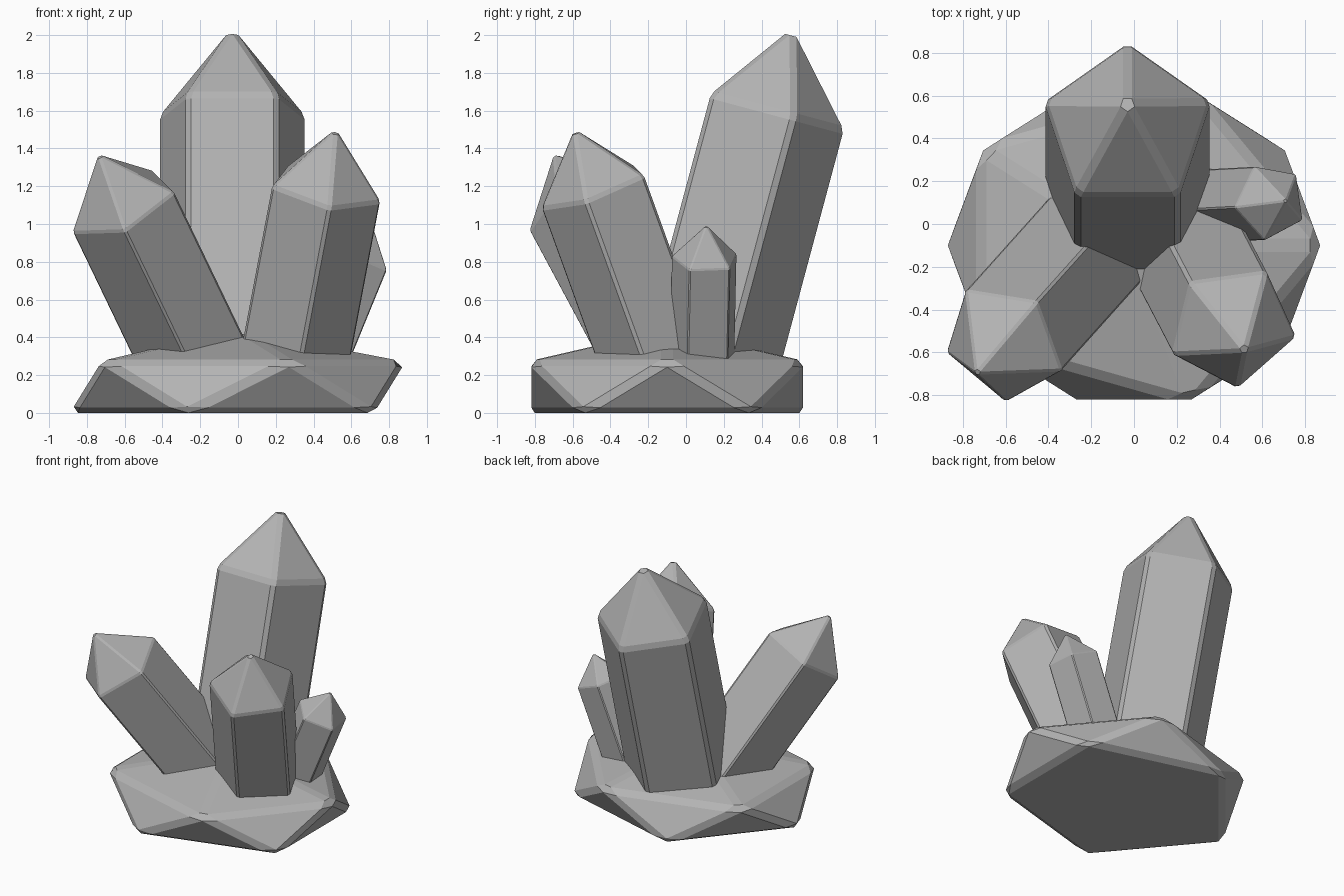
import bpy, bmesh, math
from mathutils import Vector

if "Cube" in bpy.data.objects:
    bpy.data.objects.remove(bpy.data.objects["Cube"])

# Dark grey stone
stone = bpy.data.materials.new("stone")
stone.diffuse_color = (0.45, 0.45, 0.45, 1)
stone.use_nodes = True
stone.node_tree.nodes["Principled BSDF"].inputs["Base Color"].default_value = stone.diffuse_color


def add_object(name, bm, bevel):
    bmesh.ops.recalc_face_normals(bm, faces=bm.faces)
    mesh = bpy.data.meshes.new(name)
    bm.to_mesh(mesh)
    bm.free()
    mesh.materials.append(stone)
    obj = bpy.data.objects.new(name, mesh)
    bpy.context.collection.objects.link(obj)
    mod = obj.modifiers.new("bevel", 'BEVEL')
    mod.width = bevel
    mod.segments = 1
    mod.limit_method = 'ANGLE'
    mod.angle_limit = math.radians(10)
    return obj


def crystal(name, shoulder, axis, corner, radius, length, bevel):
    """Five-sided prism with a pointed tip; corner points at one of its edges."""
    c, d = Vector(shoulder), Vector(axis).normalized()
    u = Vector(corner)
    u = (u - d * u.dot(d)).normalized()
    w = d.cross(u)
    bm = bmesh.new()
    low, high = [], []
    for i in range(5):
        a = math.tau * i / 5
        p = c + radius * (math.cos(a) * u + math.sin(a) * w)
        high.append(bm.verts.new(p))
        low.append(bm.verts.new(p - d * length))
    tip = bm.verts.new(c + d * (radius + 2.04 * bevel))
    bm.faces.new(low)
    for i in range(5):
        j = (i + 1) % 5
        bm.faces.new((low[i], low[j], high[j], high[i]))
        bm.faces.new((high[i], high[j], tip))
    add_object(name, bm, bevel)


# Rock base: squashed icosahedron with its underside flattened
bm = bmesh.new()
bmesh.ops.create_icosphere(bm, subdivisions=1, radius=1)
for v in bm.verts:
    v.co = (v.co.x * 0.995, v.co.y * 0.865 - 0.10, max(0.0, 0.1375 + 0.3076 * v.co.z))
add_object("rock_base", bm, 0.032)

# Crystals growing out of the base
crystal("large_crystal", (-0.03, 0.452, 1.602), (0, 0.259, 0.966), (0, 1, 0), 0.41, 1.40, 0.023)
crystal("left_crystal", (-0.61, -0.557, 1.104), (-0.39, -0.435, 0.81), (0.01, -0.268, -0.134), 0.308, 1.05, 0.010)
crystal("right_crystal", (0.46, -0.48, 1.192), (0.175, -0.335, 0.925), (0.28, -0.043, -0.08), 0.31, 1.03, 0.014)
crystal("small_crystal", (0.637, 0.104, 0.815), (0.379, 0.02, 0.925), (-0.165, -0.026, 0.07), 0.183, 0.66, 0.006)
